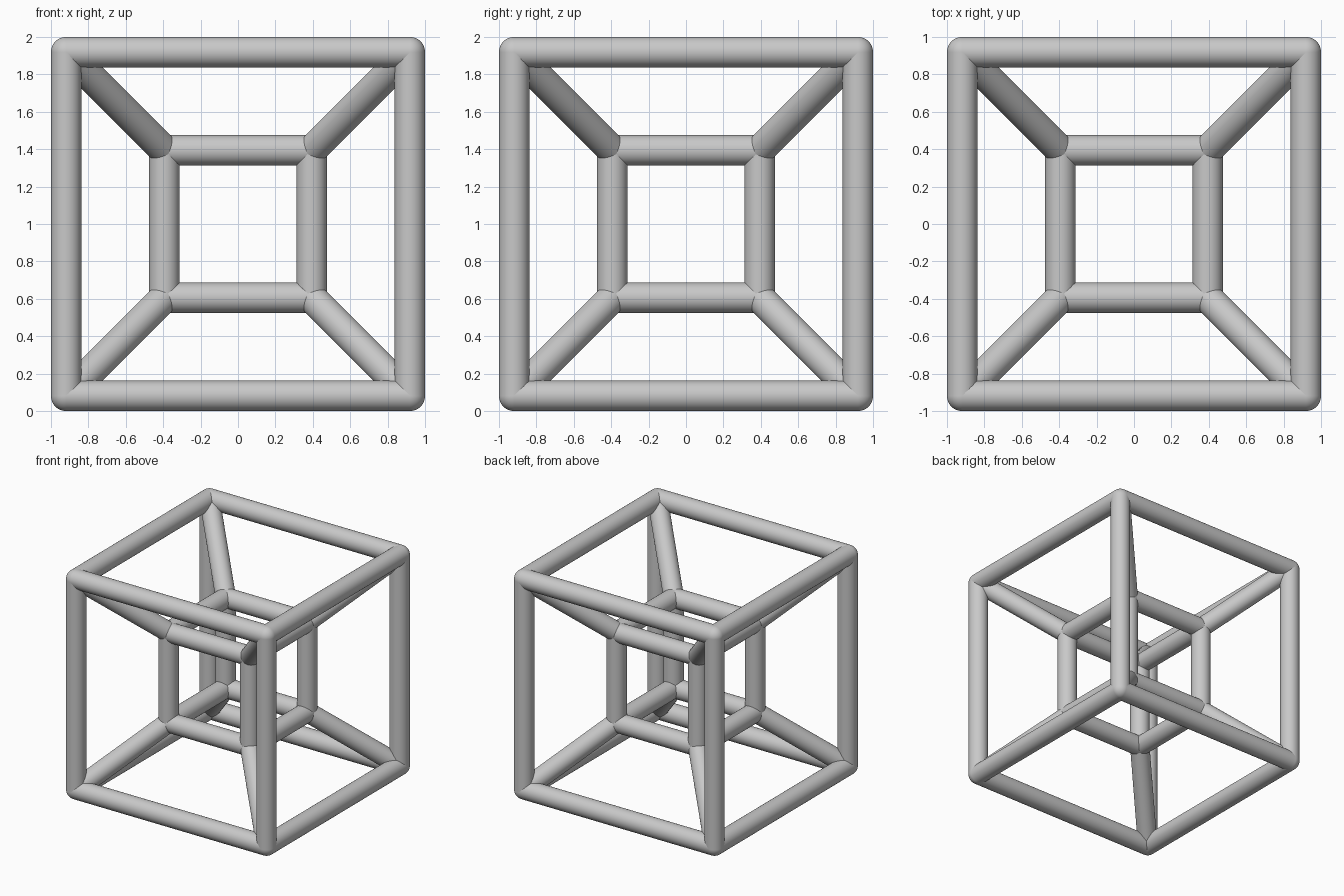
import bpy
import bmesh
from itertools import product
from mathutils import Matrix, Vector

RADIUS = 0.081
OUTER = 1 - RADIUS
INNER = 0.394
SIDES = 48
CENTRE = Vector((0, 0, 1))

cube = bpy.data.objects.get("Cube")
if cube:
    bpy.data.objects.remove(cube, do_unlink=True)

grey = bpy.data.materials.new("plain grey")
grey.use_nodes = True
colour = (0.58, 0.58, 0.58, 1)
grey.diffuse_color = colour
grey.node_tree.nodes["Principled BSDF"].inputs["Base Color"].default_value = colour

corners = [Vector(c) for c in product((-1, 1), repeat=3)]


def add_tube(bm, start, end):
    """Open round bar between two joint centres."""
    axis = end - start
    turn = axis.to_track_quat("Z", "Y").to_matrix().to_4x4()
    bmesh.ops.create_cone(bm, cap_ends=False, segments=SIDES, radius1=RADIUS,
                          radius2=RADIUS, depth=axis.length,
                          matrix=Matrix.Translation((start + end) / 2) @ turn)


def finish(bm, name):
    mesh = bpy.data.meshes.new(name)
    bm.to_mesh(mesh)
    bm.free()
    mesh.materials.append(grey)
    mesh.shade_smooth()
    obj = bpy.data.objects.new(name, mesh)
    bpy.context.collection.objects.link(obj)


def cube_frame(name, half):
    """Twelve bars along a cube's edges with a ball at every corner."""
    bm = bmesh.new()
    for a in corners:
        bmesh.ops.create_uvsphere(bm, u_segments=SIDES, v_segments=SIDES // 2,
                                  radius=RADIUS,
                                  matrix=Matrix.Translation(CENTRE + a * half))
        for axis in range(3):
            if a[axis] < 0:
                b = a.copy()
                b[axis] = 1
                add_tube(bm, CENTRE + a * half, CENTRE + b * half)
    finish(bm, name)


# Outer and inner frames
cube_frame("outer_frame", OUTER)
cube_frame("inner_frame", INNER)

# Diagonal bars joining matching corners
bm = bmesh.new()
for c in corners:
    add_tube(bm, CENTRE + c * INNER, CENTRE + c * OUTER)
finish(bm, "diagonal_struts")
